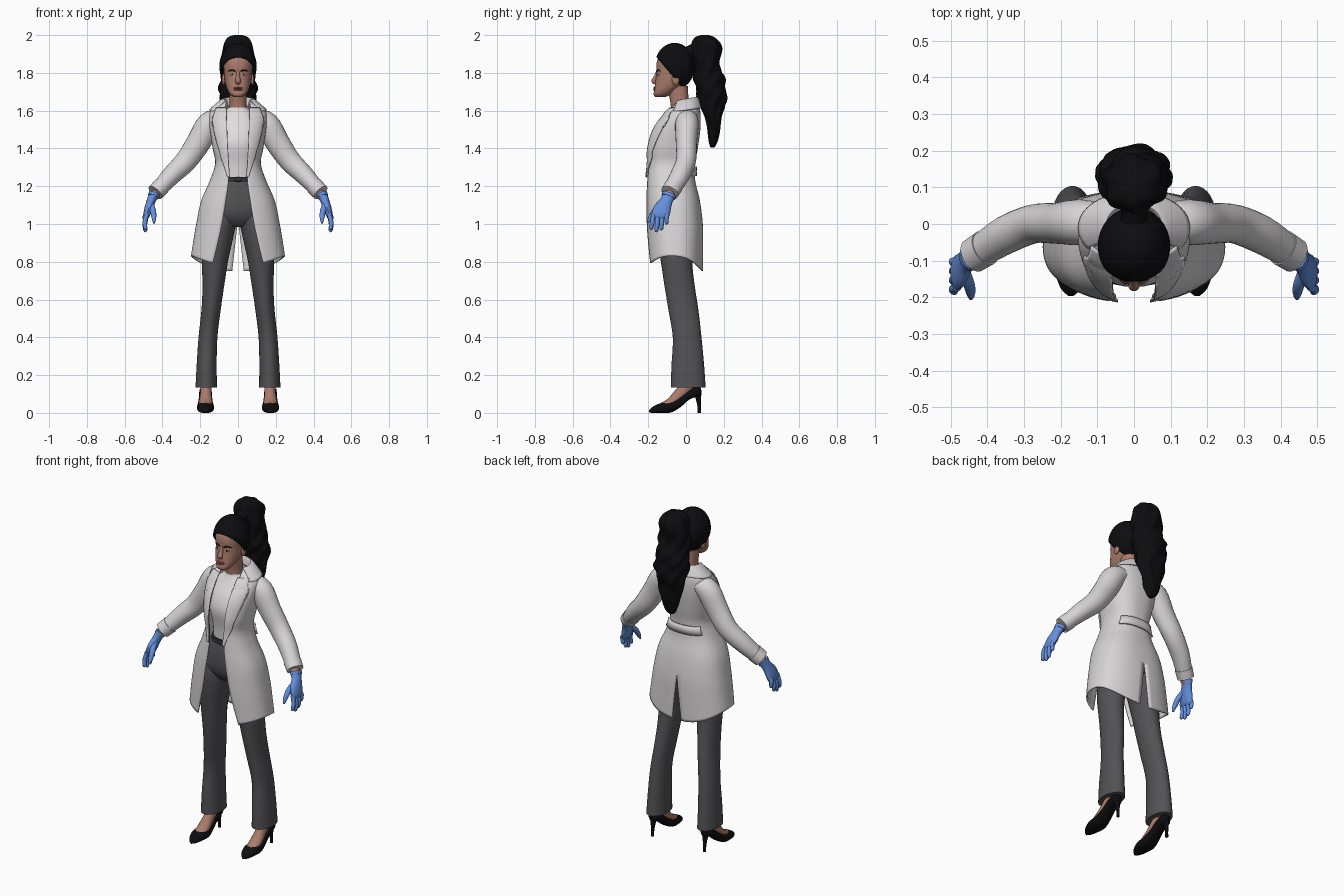
import bpy, bmesh
from math import sin, cos, pi, asin, radians, copysign
from mathutils import Vector, Matrix

cube = bpy.data.objects.get("Cube")
if cube:
    bpy.data.objects.remove(cube, do_unlink=True)


def material(name, *rgb):
    m = bpy.data.materials.new(name)
    m.use_nodes = True
    m.diffuse_color = (*rgb, 1)
    m.node_tree.nodes["Principled BSDF"].inputs["Base Color"].default_value = (*rgb, 1)
    return m


COAT = material("coat white", .68, .66, .67)
SHIRT = material("shirt white", .74, .72, .73)
PANTS = material("trouser grey", .085, .083, .09)
BELT = material("belt charcoal", .03, .03, .033)
BLACK = material("hair and shoe black", .004, .004, .005)
SKIN = material("skin", .40, .20, .145)
GLOVE = material("glove blue", .13, .28, .72)
LIPS = material("lips", .27, .10, .08)
EYE = material("eye white", .55, .5, .48)


def finish(name, bm, mat, mirror=False, thick=0):
    bmesh.ops.recalc_face_normals(bm, faces=bm.faces)
    me = bpy.data.meshes.new(name)
    bm.to_mesh(me)
    bm.free()
    me.materials.append(mat)
    me.polygons.foreach_set("use_smooth", [True] * len(me.polygons))
    me.set_sharp_from_angle(angle=radians(45))
    ob = bpy.data.objects.new(name, me)
    bpy.context.scene.collection.objects.link(ob)
    if mirror:
        ob.modifiers.new("Mirror", "MIRROR")
    if thick:
        s = ob.modifiers.new("Solidify", "SOLIDIFY")
        s.thickness, s.offset = thick, 0
    return ob


def refine(rows, n=4):
    """Smooth interpolation between profile rows."""
    out = []
    for i in range(len(rows) - 1):
        a, b, c, d = (rows[max(0, min(len(rows) - 1, i + k))] for k in (-1, 0, 1, 2))
        for s in range(n):
            t = s / n
            out.append([q + .5 * t * (r - p + t * (2*p - 5*q + 4*r - u + t * (3*(q - r) + u - p)))
                        for p, q, r, u in zip(a, b, c, d)])
    return out + [list(rows[-1])]


def loft(name, rings, mat, closed=True, **kw):
    bm = bmesh.new()
    vs = [[bm.verts.new(p) for p in r] for r in rings]
    n = len(vs[0])
    for a, b in zip(vs, vs[1:]):
        for j in range(n if closed else n - 1):
            k = (j + 1) % n
            bm.faces.new((a[j], a[k], b[k], b[j]))
    if closed:
        bm.faces.new(vs[0])
        bm.faces.new(vs[-1])
    return finish(name, bm, mat, **kw)


def power(v, e):
    return copysign(abs(v) ** e, v)


def oval_point(z, w, yf, yb, a, e, x0=0):
    """Point on a rounded-square section; a = 0 is the front, pi the back."""
    return Vector((x0 + w * power(sin(a), e), (yf + yb) / 2 - (yb - yf) / 2 * power(cos(a), e), z))


def body(name, rows, mat, e=.9, x0=False, n=32, **kw):
    rings = [[oval_point(*r[:4], 2 * pi * j / n, e, r[4] if x0 else 0) for j in range(n)]
             for r in refine(rows)]
    return loft(name, rings, mat, **kw)


def tube(name, rows, mat, ref=(0, 1, 0), n=16, **kw):
    """Sweep of ellipses along rows of (x, y, z, radius along ref, other radius)."""
    rows = refine(rows)
    pts = [Vector(r[:3]) for r in rows]
    rings = []
    for i, r in enumerate(rows):
        t = (pts[min(i + 1, len(pts) - 1)] - pts[max(i - 1, 0)]).normalized()
        u = Vector(ref)
        u = (u - t * u.dot(t)).normalized()
        v = t.cross(u)
        rings.append([pts[i] + u * r[3] * cos(2*pi*j/n) + v * r[4] * sin(2*pi*j/n) for j in range(n)])
    return loft(name, rings, mat, **kw)


def ball(name, loc, scale, mat, cut=None, **kw):
    bm = bmesh.new()
    m = Matrix.Translation(loc) @ Matrix.Diagonal((*scale, 1))
    bmesh.ops.create_uvsphere(bm, u_segments=32, v_segments=20, radius=1, matrix=m)
    if cut:
        bmesh.ops.bisect_plane(bm, geom=bm.verts[:] + bm.edges[:] + bm.faces[:],
                               plane_co=cut[0], plane_no=cut[1], clear_inner=True)
    return finish(name, bm, mat, **kw)


# Head and face
body("head", [(1.672, .02, -.162, -.11), (1.685, .04, -.172, -.08), (1.71, .056, -.168, -.05),
              (1.75, .068, -.163, 0), (1.80, .074, -.156, .02), (1.85, .077, -.156, .025),
              (1.90, .07, -.138, .015), (1.935, .045, -.11, -.01)], SKIN)
tube("nose", [(0, -.15, 1.81, .008, .008), (0, -.16, 1.78, .01, .01),
              (0, -.17, 1.757, .015, .013), (0, -.162, 1.745, .012, .008)], SKIN, ref=(1, 0, 0))
for part, z, h in (("upper_lip", 1.72, .005), ("lower_lip", 1.711, .006)):
    ball(part, (0, -.162, z), (.024, .012, h), LIPS)
ball("eyes", (.03, -.145, 1.79), (.014, .006, .006), EYE, mirror=True)
ball("irises", (.03, -.1495, 1.79), (.006, .003, .006), BLACK, mirror=True)
tube("eyebrows", [(.014, -.155, 1.808, .004, .003), (.034, -.15, 1.815, .004, .003),
                  (.053, -.135, 1.808, .002, .002)], BLACK, ref=(0, 0, 1), mirror=True)
ball("ears", (.076, -.055, 1.765), (.01, .02, .03), SKIN, mirror=True)
body("neck", [(1.56, .06, -.09, .02), (1.62, .045, -.08, .015), (1.73, .045, -.10, .01)], SKIN)

# Hair: cap cut along the hairline, knot and wavy ponytail
ball("hair_cap", (0, -.06, 1.835), (.095, .102, .12), BLACK,
     cut=((0, -.155, 1.885), (0, .185, .155)), thick=.008)
tube("hair_knot", [(0, .01, 1.9, .04, .04), (0, .04, 1.92, .035, .035), (0, .08, 1.93, .05, .05)],
     BLACK, ref=(1, 0, 0))
tail = [(2.0, .10, .02, .02), (1.985, .10, .055, .055), (1.94, .108, .08, .077), (1.85, .108, .088, .068),
        (1.76, .125, .095, .08), (1.66, .138, .095, .075), (1.58, .143, .08, .05),
        (1.5, .147, .06, .033), (1.43, .143, .035, .022), (1.405, .14, .012, .01)]
rings = []
for z, cy, rx, ry in refine(tail, 6):
    ring = []
    for j in range(64):
        a = 2 * pi * j / 64
        k = 1 + .07 * sin(6 * a + 9 * sin(z * 9)) + .05 * sin(z * 45 + 2 * a)
        ring.append(Vector((rx * k * cos(a), cy + ry * k * sin(a), z)))
    rings.append(ring)
loft("ponytail", rings, BLACK)

# Shirt, trousers and belt
body("shirt", [(1.22, .098, -.148, .03), (1.32, .1, -.155, .03), (1.42, .115, -.172, .04),
               (1.5, .118, -.15, .05), (1.57, .1, -.105, .05), (1.605, .062, -.085, .035),
               (1.618, .05, -.082, .025)], SHIRT)
body("trouser_hips", [(1.25, .105, -.152, .032), (1.15, .155, -.168, .055), (1.06, .165, -.165, .07),
                      (1.0, .12, -.13, .06), (.985, .06, -.1, .03)], PANTS)
body("trouser_legs", [(.135, .057, -.08, .104, .168), (.25, .053, -.077, .096, .166),
                      (.4, .05, -.07, .082, .159), (.55, .051, -.094, .065, .142),
                      (.68, .058, -.115, .045, .13), (.8, .069, -.133, .034, .122),
                      (.92, .078, -.15, .05, .105), (1.02, .085, -.155, .065, .092),
                      (1.1, .075, -.14, .05, .08)], PANTS, e=1, x0=True, mirror=True)
body("belt", [(1.222, .112, -.161, .038), (1.25, .108, -.158, .036)], BELT)
ball("belt_buckle", (0, -.162, 1.236), (.022, .006, .013), BELT)

# Coat: half sheet with open front and back vent, mirrored
E = .82
coat_rows = refine([(1.655, .075, -.045, .055, .06), (1.62, .12, -.075, .066, .065),
                    (1.58, .148, -.112, .073, .066), (1.5, .145, -.168, .072, .064),
                    (1.4, .13, -.198, .058, .06), (1.32, .117, -.2, .045, .055),
                    (1.23, .145, -.205, .045, .05), (1.12, .192, -.21, .07, .065),
                    (1.0, .217, -.21, .085, .085), (.9, .232, -.206, .087, .108),
                    (.8, .245, -.2, .087, .133)], 5)


def angle_at(x, w):
    return asin(min(1, x / w) ** (1 / E))


def coat_at(z):
    return min(coat_rows, key=lambda r: abs(r[0] - z))


sheet = []
for z, w, yf, yb, gap in coat_rows:
    start = angle_at(gap, w)
    end = pi - angle_at(max(0, 1.02 - z) * .14, w)
    hem = min(1, max(0, (1.0 - z) / .2))
    row = []
    for j in range(33):
        a = start + (end - start) * j / 32
        drop = .065 * sin(a) ** 2 - .035 + .015 * cos(a)
        row.append(oval_point(z + hem * drop, w, yf, yb, a, E))
    row[-1].x = 0 if z > 1.02 else row[-1].x
    sheet.append(row)
loft("coat", sheet, COAT, closed=False, mirror=True, thick=.008)

# Lapels lie on the coat front
sheet = []
for z, outer in refine([(1.61, .115), (1.56, .135), (1.51, .132), (1.42, .108), (1.32, .078), (1.24, .054)], 5):
    r = coat_at(z)
    row = []
    for j in range(9):
        x = r[4] - .006 + (min(outer, r[1] * .95) - r[4] + .006) * j / 8
        p = oval_point(r[0], *r[1:4], angle_at(x, r[1]), E)
        row.append(p + Vector((0, -.011, 0)))
    sheet.append(row)
loft("lapels", sheet, COAT, closed=False, mirror=True, thick=.007)

# Folded collar around the neck
sheet = []
for z, w, yf, yb in refine([(1.625, .066, -.06, .045), (1.66, .072, -.065, .053), (1.668, .082, -.072, .06),
                            (1.645, .115, -.085, .072), (1.612, .15, -.105, .084)], 3):
    row = []
    for j in range(25):
        a = .95 + (pi - .95) * j / 24
        p = oval_point(z - .012 * cos(a) - .01, w, yf, yb, a, .95)
        p.x = 0 if j == 24 else p.x
        row.append(p)
    sheet.append(row)
loft("collar", sheet, COAT, closed=False, mirror=True, thick=.007)

# Half belt on the coat back
sheet = []
for z in (1.305, 1.28, 1.255):
    r = coat_at(z)
    sheet.append([oval_point(z, r[1] + .008, r[2], r[3] + .009, pi * (.72 + .28 * j / 16), E)
                  for j in range(17)])
    sheet[-1][-1].x = 0
loft("back_strap", sheet, COAT, closed=False, mirror=True, thick=.01)

# Sleeves, cuffs and wrists
tube("sleeves", [(.09, .01, 1.56, .05, .045), (.15, .005, 1.53, .062, .066), (.21, .002, 1.43, .056, .064),
                 (.275, 0, 1.335, .053, .058), (.35, -.03, 1.26, .052, .051),
                 (.41, -.068, 1.195, .046, .043), (.435, -.083, 1.17, .044, .041)],
     COAT, n=24, mirror=True)
tube("cuffs", [(.405, -.065, 1.2, .05, .047), (.438, -.086, 1.166, .048, .045)], COAT, n=24, mirror=True)
tube("wrists", [(.42, -.075, 1.18, .028, .026), (.455, -.098, 1.135, .028, .024)], SKIN, mirror=True)

# Gloves: cuff, palm, four fingers and thumb
tube("glove_cuffs", [(.445, -.088, 1.158, .038, .029), (.451, -.094, 1.143, .037, .028)], GLOVE, mirror=True)
tube("glove_palms", [(.449, -.092, 1.148, .034, .026), (.461, -.105, 1.12, .034, .023),
                     (.474, -.125, 1.08, .046, .022), (.484, -.137, 1.045, .046, .017),
                     (.486, -.14, 1.03, .036, .01)], GLOVE, mirror=True)
for k, tip in enumerate((.97, .958, .968, .998)):
    y = -.172 + .023 * k
    tube("glove_finger_%d" % (k + 1),
         [(.482, y, 1.055, .012, .012), (.493, y - .006 + .002 * k, tip + .04, .012, .012),
          (.490, y - .012 + .004 * k, tip + .008, .010, .010), (.487, y - .013 + .004 * k, tip, .004, .004)],
         GLOVE, n=12, mirror=True)
tube("glove_thumbs", [(.462, -.13, 1.105, .016, .015), (.45, -.165, 1.07, .016, .015),
                      (.445, -.19, 1.03, .012, .012), (.445, -.203, 1.005, .005, .005)],
     GLOVE, ref=(1, 0, 0), n=12, mirror=True)

# Feet and stiletto pumps
tube("feet", [(.171, -.13, .035, .032, .018), (.171, -.08, .055, .036, .026),
              (.17, -.03, .1, .03, .034), (.169, .012, .15, .03, .036), (.168, .02, .22, .032, .036)],
     SKIN, ref=(1, 0, 0), mirror=True)
rings = []
for y, low, top, hw in refine([(-.197, .002, .012, .006), (-.175, 0, .033, .028), (-.13, 0, .053, .043),
                               (-.08, .002, .06, .045), (-.03, .03, .085, .038),
                               (.02, .072, .122, .034), (.06, .085, .138, .032), (.08, .095, .132, .016)]):
    rings.append([Vector((.172 + hw * power(cos(pi * j / 10), .8), y,
                          (low + top) / 2 + (top - low) / 2 * power(sin(pi * j / 10), .8)))
                  for j in range(20)])
loft("shoes", rings, BLACK, mirror=True)
tube("shoe_heels", [(.172, .06, .115, .024, .022), (.172, .066, .07, .013, .013),
                    (.172, .07, .03, .009, .009), (.172, .071, 0, .009, .009)],
     BLACK, n=12, mirror=True)
